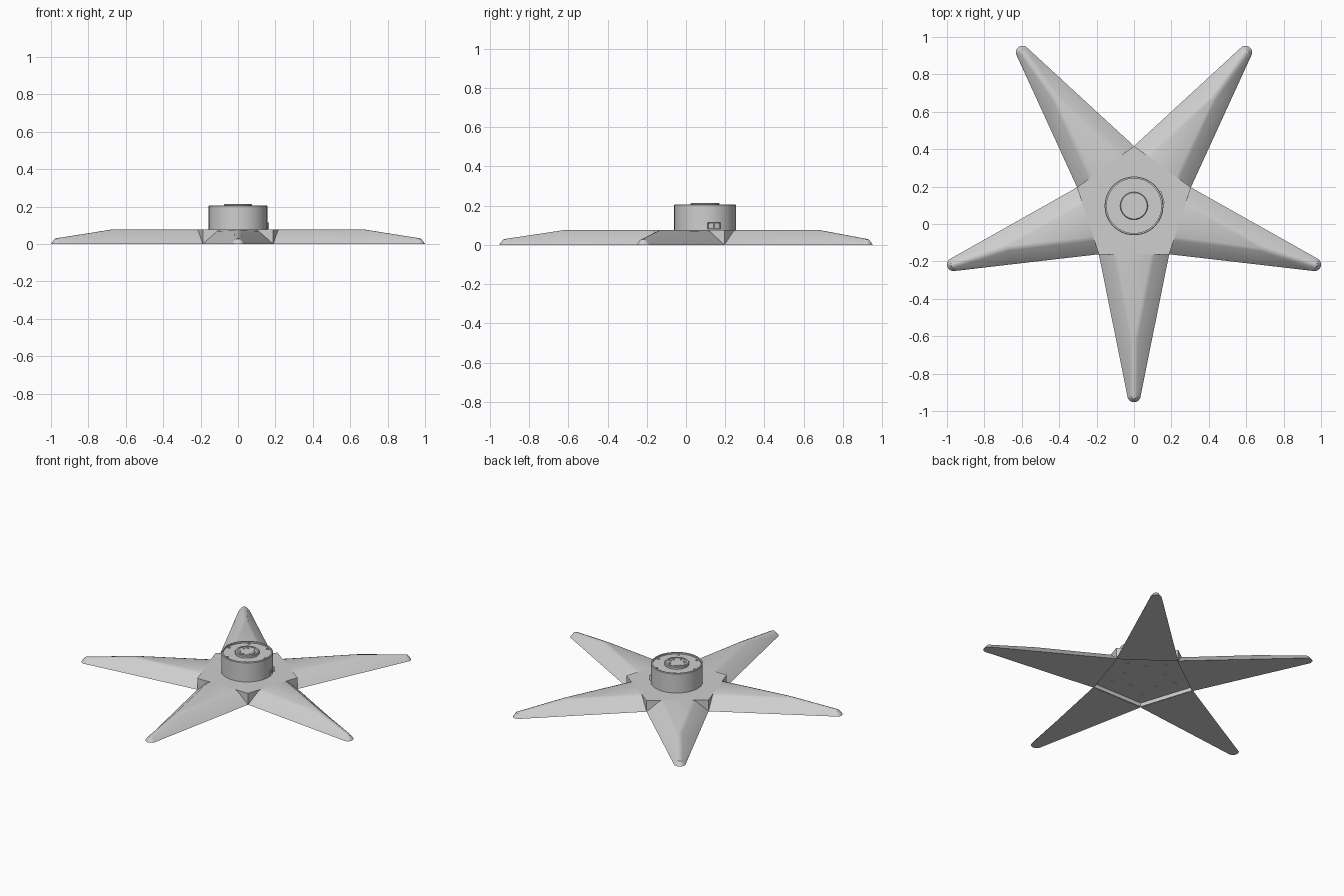
import bpy, bmesh
from math import pi, sin, cos, radians
from mathutils import Matrix, Vector

cube = bpy.data.objects.get("Cube")
if cube:
    bpy.data.objects.remove(cube)

CENTRE = Vector((0, 0.097, 0))
SIDE = 0.259      # hub centre to the middle of a pentagon side
HUB_TOP = 0.076

grey = bpy.data.materials.new("light_grey")
grey.use_nodes = True
grey.diffuse_color = (0.62, 0.62, 0.62, 1)
grey.node_tree.nodes["Principled BSDF"].inputs["Base Color"].default_value = grey.diffuse_color


def finish(name, bm, angle=30, matrix=Matrix()):
    bmesh.ops.recalc_face_normals(bm, faces=bm.faces)
    mesh = bpy.data.meshes.new(name)
    bm.to_mesh(mesh)
    bm.free()
    mesh.materials.append(grey)
    ob = bpy.data.objects.new(name, mesh)
    bpy.context.collection.objects.link(ob)
    ob.matrix_world = Matrix.Translation(CENTRE) @ matrix
    bpy.ops.object.select_all(action="DESELECT")
    ob.select_set(True)
    bpy.context.view_layer.objects.active = ob
    bpy.ops.object.shade_smooth_by_angle(angle=radians(angle))
    return ob


def lathe(name, profile, sides, start=0):
    """Turn a (radius, height) profile; ends are capped."""
    bm = bmesh.new()
    rings = []
    for r, z in profile:
        rings.append([bm.verts.new((r * cos(start + 2 * pi * i / sides),
                                    r * sin(start + 2 * pi * i / sides), z))
                      for i in range(sides)])
    for a, b in zip(rings, rings[1:]):
        for i in range(sides):
            j = (i + 1) % sides
            bm.faces.new((a[i], a[j], b[j], b[i]))
    bm.faces.new(rings[0])
    bm.faces.new(rings[-1])
    return finish(name, bm)


def studs(name, spots, radius, z, height):
    bm = bmesh.new()
    for x, y in spots:
        bmesh.ops.create_cone(bm, cap_ends=True, segments=12, radius1=radius,
                              radius2=radius, depth=height,
                              matrix=Matrix.Translation((x, y, z + height / 2)))
    return finish(name, bm)


def circle(radius, angles):
    return [(radius * cos(radians(a)), radius * sin(radians(a))) for a in angles]


def make_arm(name, turn):
    """Tapered arm with flat top, softened ridges and a rounded tip, along +x."""
    bm = bmesh.new()
    # distance, half width at floor, half width of top, softening, height
    stations = [(SIDE, 0.188, 0.09, 0.02, HUB_TOP),
                (0.715, 0.096, 0.006, 0.014, HUB_TOP),
                (1.014, 0.036, 0.004, 0.012, 0.031)]
    rows = []
    for x, base, top, soft, h in stations:
        half = [(base, 0), (top + soft, h - soft * 0.35), (top, h)]
        section = half + [(-y, z) for y, z in reversed(half)]
        rows.append([bm.verts.new((x, y, z)) for y, z in section])
    for a, b in zip(rows, rows[1:]):
        for i in range(6):
            j = (i + 1) % 6
            bm.faces.new((a[i], a[j], b[j], b[i]))
    bm.faces.new(rows[0])
    # rounded tip: sweep the last half section round to the other side
    x, base, top, soft, h = stations[-1]
    steps = 8
    sweep = [rows[-1][:3]]
    for k in range(1, steps):
        a = pi / 2 - pi * k / steps
        sweep.append([bm.verts.new((x + r * cos(a), r * sin(a), z)) for r, z in
                      ((base, 0), (top + soft, h - soft * 0.35), (top, h))])
    sweep.append(list(reversed(rows[-1][3:])))
    for a, b in zip(sweep, sweep[1:]):
        for i in range(2):
            bm.faces.new((a[i], a[i + 1], b[i + 1], b[i]))
    bm.faces.new([s[0] for s in sweep])
    bm.faces.new([s[2] for s in sweep])
    return finish(name, bm, 32, Matrix.Rotation(turn, 4, "Z"))


# five arms
for n, name in enumerate(("front", "left_front", "left_back", "right_back", "right_front")):
    make_arm(name + "_arm", -pi / 2 + n * 2 * pi / 5)

# pentagonal hub, hollow underneath
corner = SIDE / cos(pi / 5)
inner = corner - 0.008
lathe("hub", [(inner, 0.026), (inner, 0.001), (corner, 0.001), (corner, HUB_TOP),
              (0.1, HUB_TOP)], 5, pi / 2)
studs("underside_screws", circle(0.2, range(18, 378, 72)) + circle(0.13, range(54, 414, 72)),
      0.009, 0.022, 0.006)

# round housing with a raised rim and sunken lid
lathe("housing", [(0.157, HUB_TOP - 0.01), (0.157, 0.203), (0.154, 0.206), (0.146, 0.206),
                  (0.146, 0.196), (0.074, 0.196)], 64)
studs("lid_screws", circle(0.135, range(0, 360, 60)), 0.009, 0.194, 0.006)

# centre cap with contact pins
lathe("centre_cap", [(0.074, 0.19), (0.074, 0.209), (0.07, 0.213), (0.06, 0.213),
                     (0.06, 0.209), (0.03, 0.209)], 48)
studs("cap_pins", circle(0.045, (0, 30, 60, 120, 150, 210, 240, 270, 330)), 0.007, 0.207, 0.005)

# side socket: a small framed block with two openings
bm = bmesh.new()
turn = Matrix.Rotation(radians(17), 4, "Z")
bmesh.ops.create_cube(bm, size=1, matrix=Matrix.Translation((0.152, 0, 0.097))
                      @ Matrix.Diagonal((0.02, 0.066, 0.034, 1)))
bmesh.ops.subdivide_edges(bm, edges=[e for e in bm.edges
                                     if abs(e.verts[0].co.y - e.verts[1].co.y) > 0.01], cuts=1)
outer = [f for f in bm.faces if f.calc_center_median().x > 0.16]
bmesh.ops.inset_individual(bm, faces=outer, thickness=0.006, depth=-0.008)
finish("side_socket", bm, 30, turn)
